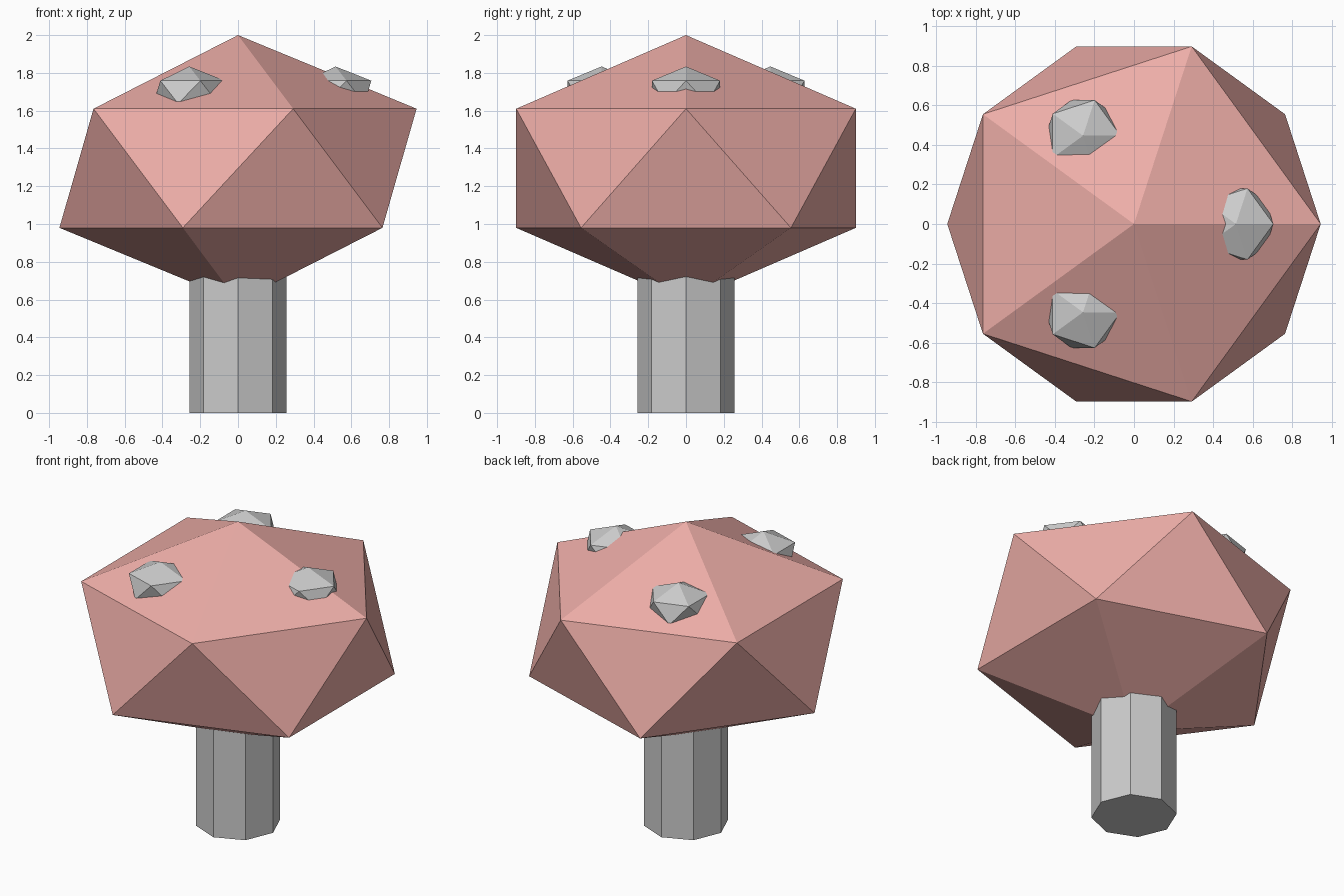
import bpy
from math import cos, sin, radians

if "Cube" in bpy.data.objects:
    bpy.data.objects.remove(bpy.data.objects["Cube"])


def gem(name, loc, radius, height):
    """Squashed 20-sided icosphere."""
    bpy.ops.mesh.primitive_ico_sphere_add(subdivisions=1, radius=1, location=loc)
    ob = bpy.context.object
    ob.name = name
    ob.scale = (radius, radius, height)
    bpy.ops.object.transform_apply(location=False, rotation=False, scale=True)
    return ob


# Eight-sided stem, its top buried in the cap
stem_height = 1.176
bpy.ops.mesh.primitive_cylinder_add(vertices=8, radius=0.258, depth=stem_height,
                                    location=(0, 0, stem_height / 2))
bpy.context.object.name = "stem"

# Red faceted cap
cap = gem("cap", (0, 0, 1.295), 1.057, 0.705)
red = bpy.data.materials.new("cap_red")
red.diffuse_color = (0.85, 0.42, 0.39, 1)
red.use_nodes = True
red.node_tree.nodes["Principled BSDF"].inputs["Base Color"].default_value = red.diffuse_color
cap.data.materials.append(red)

# Three pale spots around the cap
for i in range(3):
    a = radians(120 * i)
    gem(f"spot_{i + 1}", (0.516 * cos(a), 0.516 * sin(a), 1.698), 0.212, 0.136)
